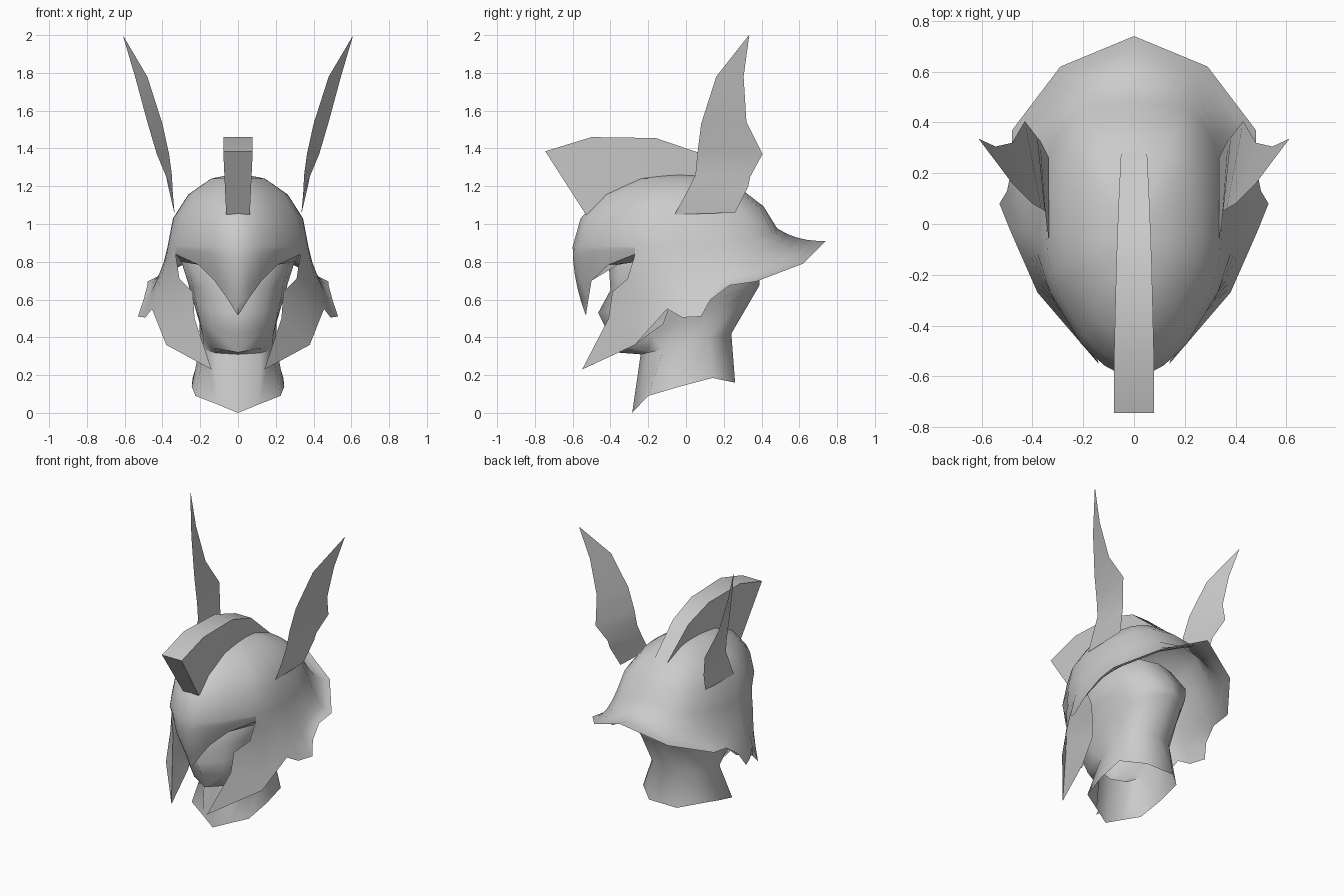
import bpy, bmesh, math
from mathutils import Vector

if "Cube" in bpy.data.objects:
    bpy.data.objects.remove(bpy.data.objects["Cube"])

steel = bpy.data.materials.new("grey_steel")
steel.diffuse_color = (0.6, 0.6, 0.6, 1)
steel.use_nodes = True
steel.node_tree.nodes["Principled BSDF"].inputs["Base Color"].default_value = steel.diffuse_color


def build(name, grids, mirror=True, smooth=35):
    """Make one object from grids of points (lists of equal columns)."""
    bm = bmesh.new()
    for grid in grids:
        cols = [[bm.verts.new(p) for p in col] for col in grid]
        for a, b in zip(cols, cols[1:]):
            for i in range(len(a) - 1):
                bm.faces.new((a[i], a[i + 1], b[i + 1], b[i]))
    if mirror:
        geom = bm.verts[:] + bm.edges[:] + bm.faces[:]
        dup = bmesh.ops.duplicate(bm, geom=geom)["geom"]
        for v in dup:
            if isinstance(v, bmesh.types.BMVert):
                v.co.x *= -1
        bmesh.ops.reverse_faces(bm, faces=[f for f in dup if isinstance(f, bmesh.types.BMFace)])
    bmesh.ops.remove_doubles(bm, verts=bm.verts, dist=0.002)
    bmesh.ops.dissolve_degenerate(bm, edges=bm.edges, dist=0.0005)
    bmesh.ops.recalc_face_normals(bm, faces=bm.faces)
    me = bpy.data.meshes.new(name)
    bm.to_mesh(me)
    bm.free()
    me.materials.append(steel)
    ob = bpy.data.objects.new(name, me)
    bpy.context.collection.objects.link(ob)
    bpy.context.view_layer.objects.active = ob
    ob.select_set(True)
    bpy.ops.object.shade_smooth_by_angle(angle=math.radians(smooth))
    ob.select_set(False)
    return ob


# Helmet shell: a dome, pointed in front and full behind, running on into a shaped rim
def dome(phi, theta):
    c, s = math.cos(theta), max(0, math.sin(phi))
    if phi < math.pi / 2:
        s *= 1 - 0.22 * (math.cos(phi) * c) ** 2
    elif phi > 3.14:
        s = 0
    else:
        s **= 0.55
    return Vector((0.373 * s * c, -0.05 - 0.55 * math.cos(phi) * c,
                   0.88 + 0.39 * math.sin(theta)))


def low_angle(phi):
    return 0.25 * max(0, (phi - 1.8) / 1.34)


def dome_part(phi):
    t0 = low_angle(phi)
    return [dome(phi, math.pi / 2 + (t0 - math.pi / 2) * i / 4) for i in range(5)]


def column(phi, rim, flare, drop):
    """Dome from the top down, then the skirt down to its rim point."""
    start, rim = dome(phi, low_angle(phi)), Vector(rim)
    skirt = []
    for i in range(1, 6):
        t = i / 5
        p = start.lerp(rim, t ** flare)
        p.z = start.z + (rim.z - start.z) * (1 - (1 - t) ** drop)
        skirt.append(p)
    return dome_part(phi) + skirt


visor = [
    (0.0, (0, -0.53, 0.515), 2, 1),
    (0.19, (0.06, -0.515, 0.61), 2, 1),
    (0.40, (0.125, -0.50, 0.70), 1.7, 1),
    (0.70, (0.21, -0.41, 0.785), 1.3, 1),
    (1.16, (0.33, -0.27, 0.84), 1, 1),
]
sides_and_neck_guard = [
    (1.30, (0.38, -0.27, 0.36), 1.2, 1),
    (1.45, (0.455, -0.10, 0.55), 1.2, 1),
    (1.58, (0.49, -0.02, 0.505), 1.2, 1),
    (1.75, (0.53, 0.08, 0.51), 1.2, 1.1),
    (1.85, (0.50, 0.13, 0.60), 1.1, 1.4),
    (2.05, (0.48, 0.23, 0.675), 1, 1.8),
    (2.40, (0.48, 0.37, 0.695), 1, 2),
    (2.80, (0.29, 0.62, 0.79), 1, 2.2),
    (math.pi, (0, 0.74, 0.91), 1, 2.5),
]
# Front edge of the cheek plate, from eye corner to lower tip
cheek_edge = [(0.33, -0.27, 0.84), (0.31, -0.31, 0.71), (0.24, -0.39, 0.64),
              (0.23, -0.41, 0.50), (0.14, -0.55, 0.23)]
front = [column(*c) for c in visor]
rear = [dome_part(1.16) + [Vector(p) for p in cheek_edge]]
rear += [column(*c) for c in sides_and_neck_guard]
build("helmet_shell", [front, rear], smooth=60)

# Inner returns: underside of the brow and lining behind the cheek plates
brow = [[c[1] for c in visor[2:]],
        [(0.12, -0.42, 0.79), (0.20, -0.36, 0.785), (0.30, -0.26, 0.80)]]
build("brow_underside", [brow])
lining = [(0.33, -0.10, 0.80), (0.32, -0.05, 0.68), (0.28, -0.08, 0.58),
          (0.25, -0.12, 0.47), (0.20, -0.28, 0.355)]
build("cheek_lining", [[cheek_edge, lining]])


# Head and neck: half rings lofted from the neck hem up to the hidden crown
def half_ring(front_y, back_y, width, front_z, back_z, nose=0):
    pts = []
    for i in range(7):
        a = math.pi * i / 6
        f = (1 - math.cos(a)) / 2
        pts.append((width * math.sin(a) ** 0.75 if 0 < i < 6 else 0,
                    front_y + (back_y - front_y) * f - (nose if i == 0 else 0),
                    front_z + (back_z - front_z) * f))
    return pts


hem = [(0, -0.285, 0.0), (0.11, -0.243, 0.045), (0.225, -0.20, 0.09), (0.245, -0.03, 0.14),
       (0.24, 0.14, 0.185), (0.11, 0.26, 0.16), (0, 0.26, 0.16)]
rings = [hem] + [half_ring(*r) for r in (
    (-0.24, 0.24, 0.20, 0.31, 0.42),
    (-0.37, 0.38, 0.205, 0.32, 0.66),
    (-0.41, 0.39, 0.225, 0.42, 0.68),
    (-0.425, 0.39, 0.245, 0.53, 0.70, 0.04),
    (-0.40, 0.38, 0.265, 0.65, 0.73),
    (-0.41, 0.36, 0.30, 0.80, 0.80),
    (-0.28, 0.25, 0.22, 0.98, 0.95))]
build("head_and_neck", [rings], smooth=50)

# Crest: a tapering band, closed at the front, sinking into the dome behind
crest = []
for yb, zb, yt, zt, w in ((-0.53, 1.05, -0.745, 1.385, 0.078),
                          (-0.35, 1.13, -0.50, 1.46, 0.078),
                          (-0.10, 1.22, -0.16, 1.455, 0.07),
                          (0.05, 1.22, 0.06, 1.38, 0.062),
                          (0.31, 1.12, 0.31, 1.165, 0.05)):
    crest.append([(-w * 0.8, yb, zb), (-w, yt, zt), (w, yt, zt), (w * 0.8, yb, zb)])
cap = [[crest[0][0], crest[0][1]], [crest[0][3], crest[0][2]]]
build("crest", [crest, cap], mirror=False)

# Wings: thin upright blades, leading edge paired with trailing edge
leading = [(0.335, -0.06, 1.05), (0.345, 0.0, 1.16), (0.35, 0.05, 1.26), (0.365, 0.06, 1.37),
           (0.40, 0.08, 1.53), (0.48, 0.16, 1.78), (0.61, 0.333, 2.0)]
trailing = [(0.335, 0.26, 1.06), (0.37, 0.33, 1.20), (0.38, 0.34, 1.25), (0.43, 0.405, 1.37),
            (0.48, 0.32, 1.54), (0.545, 0.305, 1.78), (0.61, 0.335, 2.0)]
build("wings", [[leading, trailing]])
